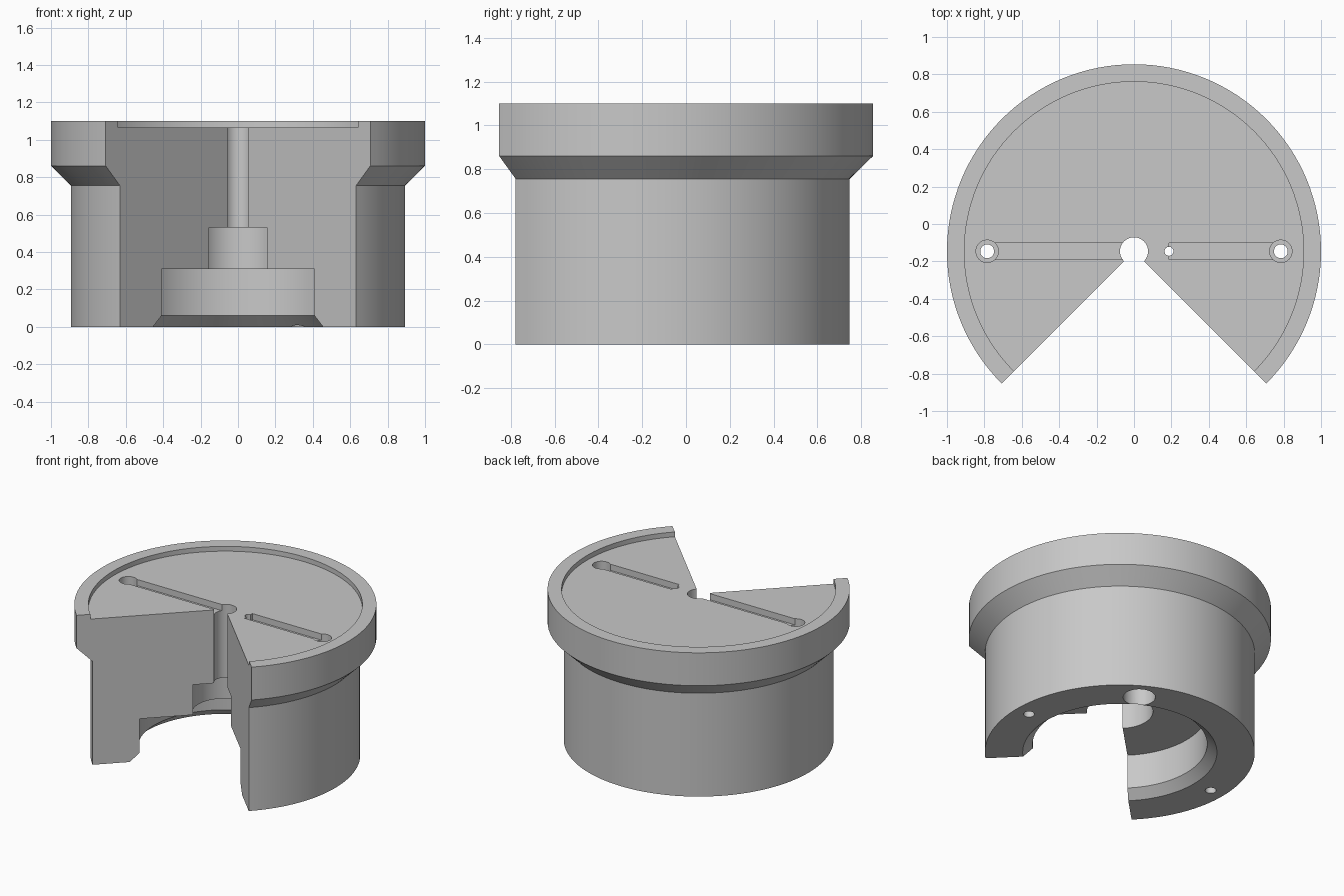
import bpy, bmesh, math
from mathutils import Matrix, Vector

if "Cube" in bpy.data.objects:
    bpy.data.objects.remove(bpy.data.objects["Cube"])

AXIS_Y = -0.146          # the turning axis sits in front of the origin

grey = bpy.data.materials.new("plain grey")
grey.diffuse_color = (0.58, 0.58, 0.58, 1)
grey.use_nodes = True
grey.node_tree.nodes["Principled BSDF"].inputs["Base Color"].default_value = grey.diffuse_color


def add_object(name, bm):
    bmesh.ops.recalc_face_normals(bm, faces=bm.faces)
    mesh = bpy.data.meshes.new(name)
    bm.to_mesh(mesh)
    bm.free()
    mesh.materials.append(grey)
    obj = bpy.data.objects.new(name, mesh)
    bpy.context.collection.objects.link(obj)
    return obj


def cut(target, bm):
    """Subtract a solid from the target and discard the cutter."""
    cutter = add_object("cutter", bm)
    cutter.hide_render = True
    mod = target.modifiers.new("cut", 'BOOLEAN')
    mod.operation = 'DIFFERENCE'
    mod.solver = 'EXACT'
    mod.object = cutter
    bpy.context.view_layer.objects.active = target
    bpy.ops.object.modifier_apply(modifier=mod.name)
    bpy.data.objects.remove(cutter)


def drill(target, x, y, radius, z0, z1, sides=40):
    bm = bmesh.new()
    bmesh.ops.create_cone(bm, cap_ends=True, segments=sides, radius1=radius, radius2=radius,
                          depth=z1 - z0, matrix=Matrix.Translation((x, AXIS_Y + y, (z0 + z1) / 2)))
    cut(target, bm)


def groove(target, x0, x1, width, z0, z1):
    bm = bmesh.new()
    mat = Matrix.Translation(((x0 + x1) / 2, AXIS_Y, (z0 + z1) / 2))
    bmesh.ops.create_cube(bm, size=1, matrix=mat @ Matrix.Diagonal((x1 - x0, width, z1 - z0, 1)))
    cut(target, bm)


# Flanged body: closed wall section (radius, height) turned through 270 degrees
section = [(0.643, 0), (0.893, 0), (0.893, 0.755), (1, 0.86), (1, 1.10), (0.907, 1.10),
           (0.907, 1.065), (0.075, 1.065), (0.075, 0.53), (0.219, 0.53), (0.219, 0.31),
           (0.578, 0.31), (0.578, 0.06)]
STEPS = 96
bm = bmesh.new()
rings = []
for i in range(STEPS + 1):
    a = math.radians(-45 + 270 * i / STEPS)
    rings.append([bm.verts.new((r * math.cos(a), AXIS_Y + r * math.sin(a), z)) for r, z in section])
n = len(section)
for a, b in zip(rings, rings[1:]):
    for k in range(n):
        bm.faces.new((a[k], a[(k + 1) % n], b[(k + 1) % n], b[k]))
bm.faces.new(rings[0])
bm.faces.new(rings[-1])
body = add_object("flanged_body", bm)

# Shallow cable grooves in the top face
groove(body, -0.785, -0.03, 0.09, 1.02, 1.2)
groove(body, 0.187, 0.785, 0.09, 1.02, 1.2)

# Counterbored through holes at the outer groove ends
for side in (-1, 1):
    drill(body, side * 0.785, 0, 0.06, 0.98, 1.2)
    drill(body, side * 0.785, 0, 0.037, -0.1, 1.2, 32)

# Small hole from the right groove into the inner bore
drill(body, 0.187, 0, 0.024, 0.45, 1.2, 24)

# Blind hole in the underside, just breaking into the chamfer
drill(body, 0.74 * math.cos(math.pi / 3), 0.74 * math.sin(math.pi / 3), 0.107, -0.1, 0.4)

# Smooth turned surfaces, sharp edges kept
bpy.ops.object.select_all(action='DESELECT')
body.select_set(True)
bpy.context.view_layer.objects.active = body
bpy.ops.object.shade_smooth_by_angle(angle=math.radians(25))
